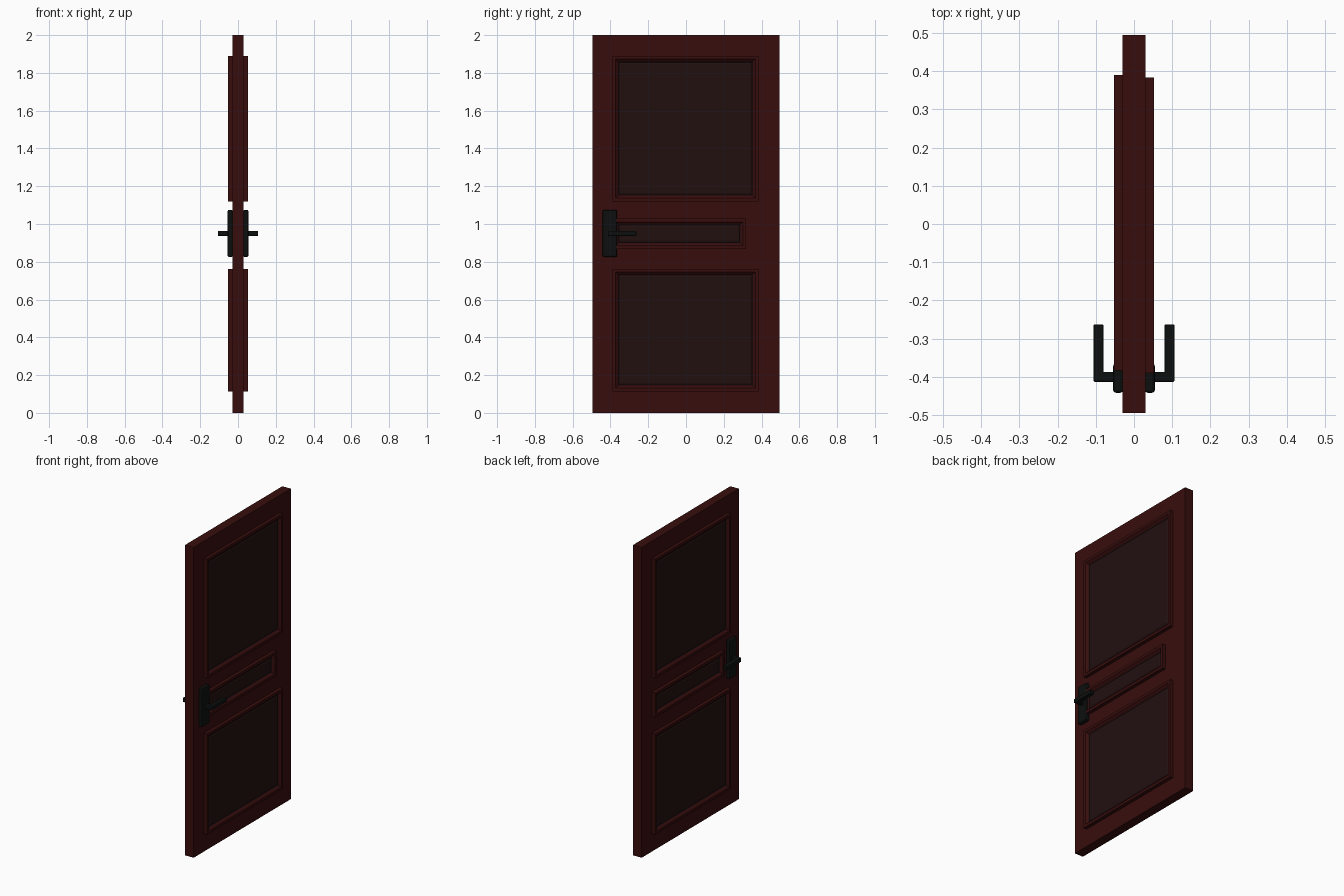
import bpy
import bmesh
from math import pi
from mathutils import Matrix

old = bpy.data.objects.get("Cube")
if old:
    bpy.data.objects.remove(old, do_unlink=True)


def material(name, color):
    mat = bpy.data.materials.new(name)
    mat.use_nodes = True
    mat.diffuse_color = (*color, 1)
    node = mat.node_tree.nodes["Principled BSDF"]
    node.inputs["Base Color"].default_value = (*color, 1)
    node.inputs["Roughness"].default_value = 0.6
    return mat


red_wood = material("dark red wood", (0.04, 0.004, 0.004))
dark_wood = material("dark brown panel", (0.016, 0.005, 0.005))
black_metal = material("black metal", (0.004, 0.005, 0.005))


def finish(name, bm, mats, turn=False):
    # Optionally turn the part half way round for the other face of the door
    if turn:
        bm.transform(Matrix.Rotation(pi, 4, "Z"))
    bmesh.ops.recalc_face_normals(bm, faces=bm.faces)
    mesh = bpy.data.meshes.new(name)
    bm.to_mesh(mesh)
    bm.free()
    for mat in mats:
        mesh.materials.append(mat)
    obj = bpy.data.objects.new(name, mesh)
    bpy.context.collection.objects.link(obj)
    return obj


def box(name, x, y, z, mat, bevel=0):
    bm = bmesh.new()
    bmesh.ops.create_cube(bm, size=1)
    for v in bm.verts:
        v.co = [lo + (c + 0.5) * (hi - lo) for c, (lo, hi) in zip(v.co, (x, y, z))]
    obj = finish(name, bm, [mat])
    if bevel:
        mod = obj.modifiers.new("soft edges", "BEVEL")
        mod.width = bevel
        mod.segments = 2
    return obj


# Moulding section as (inset from the outer edge, distance from door centre)
SECTION = [(0, 0.028), (0, 0.052), (0.017, 0.052), (0.03, 0.04), (0.034, 0.036)]


def panel(name, y, z, turn):
    bm = bmesh.new()
    loops = []
    for inset, x in SECTION:
        y0, y1, z0, z1 = y[0] + inset, y[1] - inset, z[0] + inset, z[1] - inset
        loops.append([bm.verts.new((x, a, b))
                      for a, b in ((y0, z0), (y1, z0), (y1, z1), (y0, z1))])
    for outer, inner in zip(loops, loops[1:]):
        for i in range(4):
            j = (i + 1) % 4
            bm.faces.new((outer[i], outer[j], inner[j], inner[i]))
    # Dark centre with a thin raised field
    centre = bm.faces.new(loops[-1])
    centre.material_index = 1
    bm.normal_update()
    bmesh.ops.inset_region(bm, faces=[centre], thickness=0.014, depth=0.004)
    for f in bm.faces:
        if all(v.co.x < 0.045 and v.co.x > 0.03 for v in f.verts):
            f.material_index = 1
    finish(name, bm, [red_wood, dark_wood], turn)


# Door slab
box("door_slab", (-0.03, 0.03), (-0.495, 0.495), (0, 2), red_wood)

# Three panels on each face
for side, turn in (("right", False), ("left", True)):
    panel(f"{side}_upper_panel", (-0.39, 0.384), (1.12, 1.89), turn)
    panel(f"{side}_middle_panel", (-0.39, 0.318), (0.868, 1.028), turn)
    panel(f"{side}_lower_panel", (-0.39, 0.384), (0.114, 0.763), turn)

# Handle on each face: back plate, stem and lever
for side, s in (("right", 1), ("left", -1)):
    def span(a, b):
        return tuple(sorted((s * a, s * b)))
    box(f"{side}_handle_plate", span(0.028, 0.055), (-0.442, -0.365), (0.825, 1.075),
        black_metal, 0.008)
    box(f"{side}_handle_stem", span(0.05, 0.106), (-0.413, -0.387), (0.937, 0.963),
        black_metal, 0.003)
    box(f"{side}_handle_lever", span(0.08, 0.106), (-0.413, -0.263), (0.937, 0.963),
        black_metal, 0.003)
